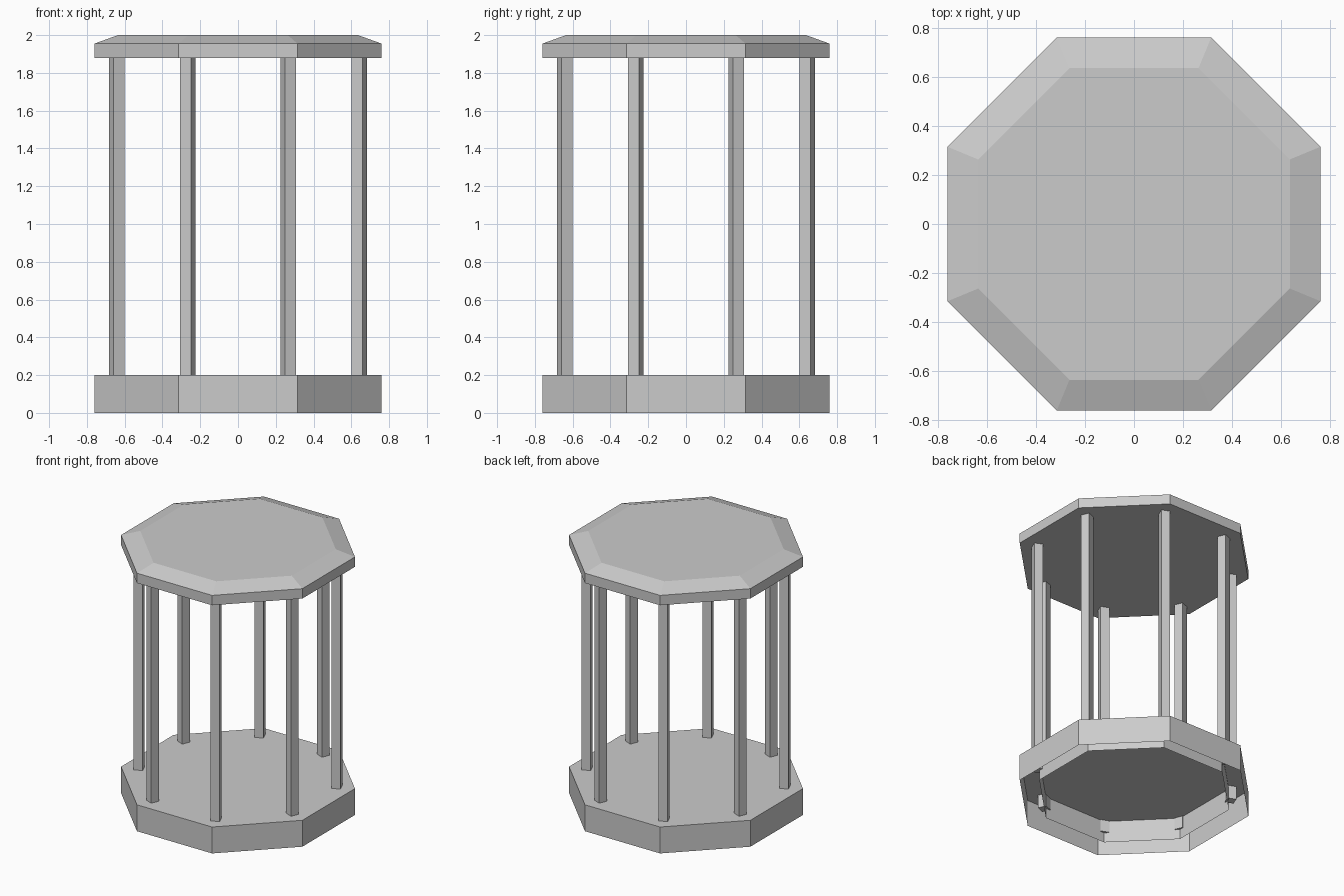
import bpy, bmesh, math

cube = bpy.data.objects.get("Cube")
if cube:
    bpy.data.objects.remove(cube, do_unlink=True)

# One plain stone grey
stone = bpy.data.materials.new("stone_grey")
stone.use_nodes = True
grey = (0.6, 0.6, 0.6, 1)
stone.diffuse_color = grey
stone.node_tree.nodes["Principled BSDF"].inputs["Base Color"].default_value = grey

SIDES = 8
HALF_STEP = math.pi / SIDES


def finish(bm, name):
    mesh = bpy.data.meshes.new(name)
    bm.to_mesh(mesh)
    bm.free()
    mesh.materials.append(stone)
    obj = bpy.data.objects.new(name, mesh)
    bpy.context.collection.objects.link(obj)
    return obj


def octagon_stack(name, profile, bottom=False):
    """Join octagons given as (flat-side distance, height), capped on top."""
    bm = bmesh.new()
    rings = []
    for apothem, z in profile:
        r = apothem / math.cos(HALF_STEP)
        angles = [HALF_STEP * (2 * i + 1) for i in range(SIDES)]
        rings.append([bm.verts.new((r * math.cos(a), r * math.sin(a), z)) for a in angles])
    for low, high in zip(rings, rings[1:]):
        for i in range(SIDES):
            j = (i + 1) % SIDES
            bm.faces.new((low[i], low[j], high[j], high[i]))
    bm.faces.new(rings[-1])
    if bottom:
        bm.faces.new(rings[0][::-1])
    return finish(bm, name)


# Base: open-bottomed plinth with a smaller open shell nested inside
octagon_stack("base_plinth", [(0.76, 0), (0.76, 0.2)])
octagon_stack("base_inner_shell", [(0.63, 0.025), (0.63, 0.19)])

# Roof slab with a bevelled upper edge
octagon_stack("roof_slab", [(0.76, 1.88), (0.76, 1.955), (0.635, 2.0)], bottom=True)

# Square posts, one at each corner, turned to face the centre
POST_WIDTH, POST_RADIUS, POST_FOOT, POST_TOP = 0.063, 0.695, 0.1, 1.89
for i in range(SIDES):
    angle = HALF_STEP * (2 * i + 1)
    bm = bmesh.new()
    bmesh.ops.create_cube(bm, size=1)
    bmesh.ops.scale(bm, vec=(POST_WIDTH, POST_WIDTH, POST_TOP - POST_FOOT), verts=bm.verts)
    post = finish(bm, f"post_{i + 1}")
    post.location = (POST_RADIUS * math.cos(angle), POST_RADIUS * math.sin(angle),
                     (POST_FOOT + POST_TOP) / 2)
    post.rotation_euler.z = angle
